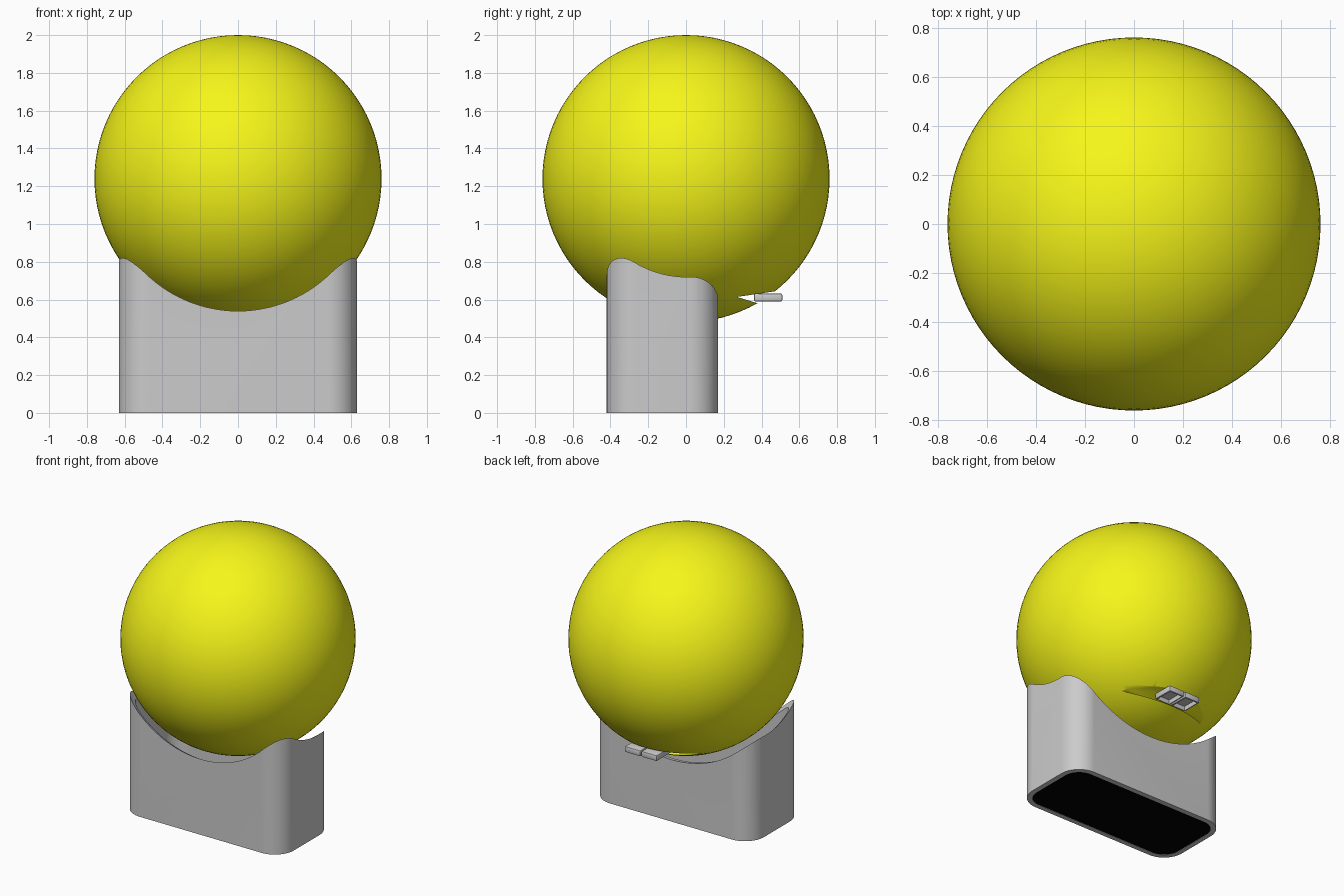
import bpy, bmesh
from math import sin, cos, pi, radians
from mathutils import Vector

if "Cube" in bpy.data.objects:
    bpy.data.objects.remove(bpy.data.objects["Cube"])

CENTRE = Vector((0, 0, 1.24))   # centre of the globe
Y0, Y1, HALF_X, CORNER = -0.42, 0.17, 0.63, 0.15   # base footprint


def make_object(name, bm):
    bmesh.ops.recalc_face_normals(bm, faces=bm.faces)
    mesh = bpy.data.meshes.new(name)
    bm.to_mesh(mesh)
    bm.free()
    obj = bpy.data.objects.new(name, mesh)
    bpy.context.collection.objects.link(obj)
    return obj


def sphere(name, radius, segments=96, rings=48):
    bm = bmesh.new()
    bmesh.ops.create_uvsphere(bm, u_segments=segments, v_segments=rings, radius=radius)
    bmesh.ops.translate(bm, verts=bm.verts, vec=CENTRE)
    return make_object(name, bm)


def footprint(inset, steps=12):
    r = CORNER - inset
    cx, ya, yb = HALF_X - CORNER, Y0 + CORNER, Y1 - CORNER
    pts = []
    for i, (x, y) in enumerate([(cx, yb), (-cx, yb), (-cx, ya), (cx, ya)]):
        for k in range(steps + 1):
            a = (i + k / steps) * pi / 2
            pts.append((x + r * cos(a), y + r * sin(a)))
    return pts


def prism(name, profile, z0, z1):
    bm = bmesh.new()
    face = bm.faces.new([bm.verts.new((x, y, z0)) for x, y in profile])
    ext = bmesh.ops.extrude_face_region(bm, geom=[face])
    verts = [v for v in ext["geom"] if isinstance(v, bmesh.types.BMVert)]
    bmesh.ops.translate(bm, verts=verts, vec=(0, 0, z1 - z0))
    return make_object(name, bm)


def box(name, lo, hi):
    x, y = (lo[0], hi[0]), (lo[1], hi[1])
    return prism(name, [(x[0], y[0]), (x[1], y[0]), (x[1], y[1]), (x[0], y[1])], lo[2], hi[2])


def cut(obj, cutter):
    mod = obj.modifiers.new("cut", "BOOLEAN")
    mod.operation, mod.solver, mod.object = "DIFFERENCE", "EXACT", cutter
    bpy.context.view_layer.objects.active = obj
    bpy.ops.object.modifier_apply(modifier=mod.name)
    bpy.data.objects.remove(cutter, do_unlink=True)


def smooth(obj):
    bpy.ops.object.select_all(action="DESELECT")
    obj.select_set(True)
    bpy.context.view_layer.objects.active = obj
    bpy.ops.object.shade_smooth_by_angle(angle=radians(30))


def paint(obj, name, color):
    mat = bpy.data.materials.new(name)
    mat.diffuse_color = color
    mat.use_nodes = True
    mat.node_tree.nodes["Principled BSDF"].inputs["Base Color"].default_value = mat.diffuse_color
    obj.data.materials.append(mat)


# Globe, with a thin wedge-shaped slot low on the back
globe = sphere("globe", 0.76)
bm = bmesh.new()
wedge = [(0.27, 0.614), (0.69, 0.676), (0.60, 0.512)]
face = bm.faces.new([bm.verts.new((-0.6, y, z)) for y, z in wedge])
ext = bmesh.ops.extrude_face_region(bm, geom=[face])
bmesh.ops.translate(bm, verts=[v for v in ext["geom"] if isinstance(v, bmesh.types.BMVert)],
                    vec=(1.2, 0, 0))
cut(globe, make_object("slot_cutter", bm))
paint(globe, "yellow", (0.92, 0.92, 0.01, 1))
smooth(globe)

# Hollow base sleeve with a spherical seat
base = prism("base_sleeve", footprint(0), 0, 0.95)
cut(base, prism("hollow_cutter", footprint(0.035), -0.1, 1.05))
cut(base, sphere("seat_cutter", 0.817, 128, 64))
smooth(base)

# Black plate closing the underside
plate = prism("bottom_plate", footprint(0.035), 0.002, 0.02)
paint(plate, "black", (0.0, 0.0, 0.0, 1))

# Two small trays at the slot, open underneath
for side, x in (("left", -0.065), ("right", 0.065)):
    tray = box("tray_" + side, (x - 0.061, 0.36, 0.59), (x + 0.061, 0.51, 0.632))
    bev = tray.modifiers.new("round", "BEVEL")
    bev.width, bev.segments = 0.008, 2
    bpy.context.view_layer.objects.active = tray
    bpy.ops.object.modifier_apply(modifier=bev.name)
    cut(tray, box("tray_cutter", (x - 0.05, 0.371, 0.55), (x + 0.05, 0.499, 0.621)))
    smooth(tray)
